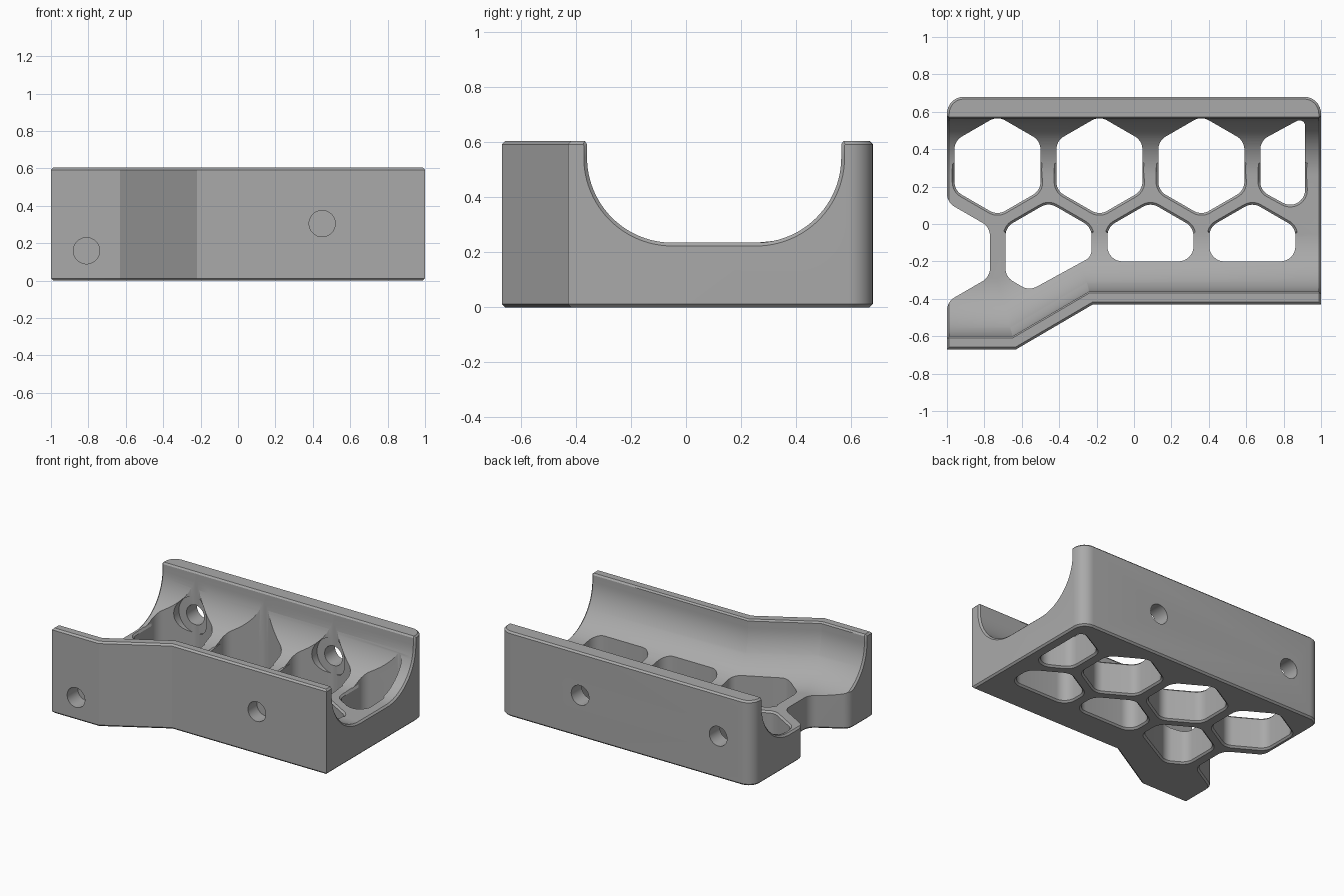
import bpy, bmesh, math
from mathutils import Vector

if "Cube" in bpy.data.objects:
    bpy.data.objects.remove(bpy.data.objects["Cube"], do_unlink=True)

CH = 0.012          # edge chamfer
TOP = 0.605         # overall height
FLOOR = 0.235       # channel floor height

grey = bpy.data.materials.new("mid grey")
grey.use_nodes = True
grey.diffuse_color = (0.4, 0.4, 0.4, 1)
grey.node_tree.nodes["Principled BSDF"].inputs["Base Color"].default_value = (0.4, 0.4, 0.4, 1)


def rounded(points, steps=8):
    """Counter-clockwise outline from (x, y, corner radius) points."""
    out = []
    for i, (x, y, r) in enumerate(points):
        p = Vector((x, y))
        if r == 0:
            out.append(p)
            continue
        a = (Vector(points[i - 1][:2]) - p).normalized()
        b = (Vector(points[(i + 1) % len(points)][:2]) - p).normalized()
        half = a.angle(b) / 2
        centre = p + (a + b).normalized() * r / math.sin(half)
        start = p + a * r / math.tan(half) - centre
        end = p + b * r / math.tan(half) - centre
        sweep = start.angle_signed(end)
        for k in range(steps + 1):
            t = k / steps
            out.append(centre + (start * math.sin((1 - t) * abs(sweep))
                                 + end * math.sin(t * abs(sweep))) / math.sin(abs(sweep)))
    return out


def offset(line, d, closed=True):
    """Move an outline to its right (outward when counter-clockwise) by d."""
    out, n = [], len(line)
    for i, p in enumerate(line):
        before = p - line[i - 1] if closed or i else line[1] - p
        after = line[(i + 1) % n] - p if closed or i < n - 1 else before
        na, nb = [Vector((v.y, -v.x)).normalized() for v in (before, after)]
        out.append(p + (na + nb) * d / (1 + na.dot(nb)))
    return out


def loft(name, rings):
    """Solid skinned over rings with equal point counts."""
    bm = bmesh.new()
    loops = [[bm.verts.new(p) for p in ring] for ring in rings]
    for lo, hi in zip(loops, loops[1:]):
        for i in range(len(lo)):
            bm.faces.new((lo[i - 1], lo[i], hi[i], hi[i - 1]))
    bm.faces.new(loops[0][::-1])
    bm.faces.new(loops[-1])
    bmesh.ops.recalc_face_normals(bm, faces=bm.faces)
    mesh = bpy.data.meshes.new(name)
    bm.to_mesh(mesh)
    bm.free()
    mesh.materials.append(grey)
    ob = bpy.data.objects.new(name, mesh)
    bpy.context.collection.objects.link(ob)
    return ob


def at_height(line, z):
    return [(p.x, p.y, z) for p in line]


def cut(cutter):
    mod = body.modifiers.new("cut", "BOOLEAN")
    mod.operation, mod.solver, mod.object = "DIFFERENCE", "EXACT", cutter
    bpy.context.view_layer.objects.active = body
    bpy.ops.object.modifier_apply(modifier=mod.name)
    bpy.data.objects.remove(cutter, do_unlink=True)


# Cradle block with a stepped front and a notch in the left end
outline = rounded([(-1, -.67, 0), (-.63, -.67, 0), (-.22, -.43, 0), (1, -.43, 0),
                   (1, .68, .09), (-1, .68, .09), (-1, .116, .08), (-.77, -.017, .08),
                   (-.77, -.283, .08), (-1, -.416, .08)])
inner = offset(outline, -CH)
body = loft("cradle_body", [at_height(inner, 0), at_height(outline, CH),
                            at_height(outline, TOP - CH), at_height(inner, TOP)])

# Channel: half-pipe profile swept along the stepped front wall
R, SPRING = .31, FLOOR + .31
MITRE = math.tan(math.atan2(.24, .41) / 2)
profile = [Vector((-.34 - .035, TOP + .01)), Vector((-.36, TOP - CH))]
for k in range(25):
    a = math.pi + k / 24 * math.pi / 2
    profile.append(Vector((-.36 + R + R * math.cos(a), SPRING + R * math.sin(a))))
for k in range(25):
    a = 1.5 * math.pi + k / 24 * math.pi / 2
    profile.append(Vector((.565 - R + R * math.cos(a), SPRING + R * math.sin(a))))
profile += [Vector((.565, TOP - CH)), Vector((.58, TOP + .01))]


def section(x, step, grow=0, mitre=False):
    ring = []
    for p in offset(profile, grow, closed=False):
        front = p.y is not None and p.x < .1
        depth = p.x + .43
        ring.append((x - (depth * MITRE if mitre and front else 0),
                     p.x - (step if front else 0), p.y))
    return ring


cut(loft("channel_cutter", [section(-1.01, .24, .022), section(-1 + CH, .24),
                            section(-.63, .24, 0, True), section(-.22, 0, 0, True),
                            section(1 - CH, 0), section(1.01, 0, .022)]))

# Honeycomb windows through the floor
APO, PITCH, FIL = .23, .545, .08
SIDE = APO / math.sqrt(3)


def hexagon(x, y):
    return [(x + sx * APO, y + sy * SIDE, FIL) for sx, sy in
            ((0, -2), (1, -1), (1, 1), (0, 2), (-1, 1), (-1, -1))]


def clipped(x):
    y = -.15
    return [(x - APO, -.2, FIL), (x + APO, -.2, FIL), (x + APO, y + SIDE, FIL),
            (x, y + 2 * SIDE, FIL), (x - APO, y + SIDE, FIL)]


ROW = .312
windows = [hexagon(-.73 + PITCH * i, ROW) for i in range(3)]
windows += [clipped(.088), clipped(.088 + PITCH)]
windows.append([(-.56, -.357, FIL), (-.227, -.175, .06), (-.227, -.017, FIL),
                (-.457, .116, FIL), (-.687, -.017, FIL), (-.687, -.283, FIL)])
windows.append([(.915, .048, FIL), (.915, .575, .03), (.675, ROW + SIDE, FIL),
                (.675, ROW - SIDE, FIL)])

for pts in windows:
    line = rounded(pts)
    wide = offset(line, .02)
    # Rim chamfer only where the channel floor is flat
    rim = [w if -.05 < w.y < .27 else p for w, p in zip(wide, line)]
    cut(loft("window_cutter", [at_height(wide, -.008), at_height(line, CH),
                               at_height(line, FLOOR - CH), at_height(rim, FLOOR + .008),
                               at_height(line, FLOOR + .009), at_height(line, TOP + .1)]))


# Screw holes in the front and back walls
def bore(x, z, r, y0, y1):
    ring = [(x + r * math.cos(i * math.pi / 24), z + r * math.sin(i * math.pi / 24))
            for i in range(48)]
    cut(loft("bore_cutter", [[(px, y, pz) for px, pz in ring] for y in (y0, y1)]))


for x in (-.73, .36):
    bore(x, .3, .13, .3, .562)      # flat seat on the inside
    bore(x, .3, .07, .3, .8)
bore(-.81, .16, .07, -.8, -.55)
bore(.45, .305, .07, -.6, -.33)

bpy.ops.object.select_all(action="DESELECT")
body.select_set(True)
bpy.context.view_layer.objects.active = body
bpy.ops.object.shade_smooth_by_angle(angle=math.radians(25))
